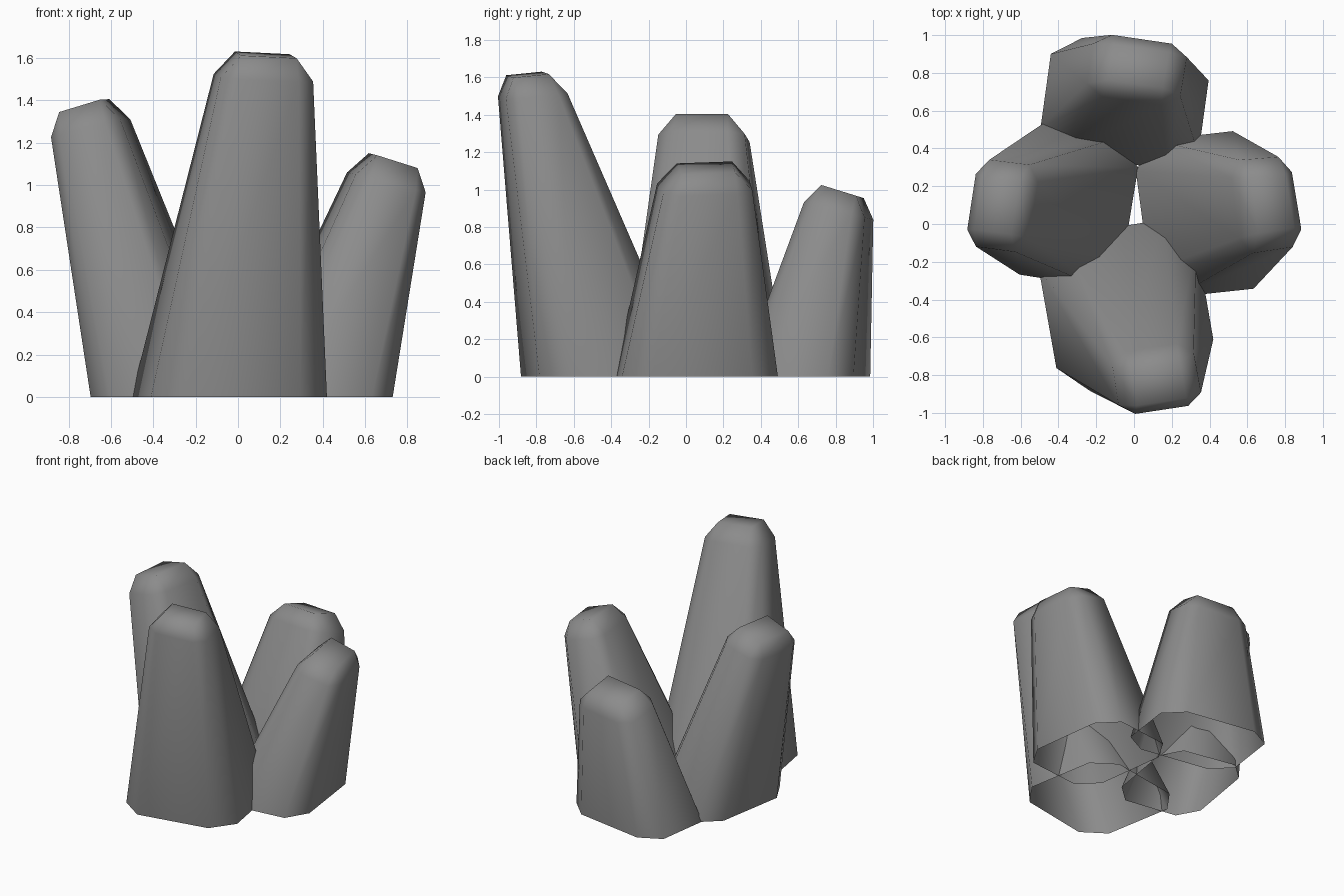
import bpy, bmesh
from mathutils import Vector

if "Cube" in bpy.data.objects:
    bpy.data.objects.remove(bpy.data.objects["Cube"])

# dark grey stone
stone = bpy.data.materials.new("dark_stone")
stone.diffuse_color = (0.26, 0.26, 0.26, 1)
stone.use_nodes = True
stone.node_tree.nodes["Principled BSDF"].inputs["Base Color"].default_value = stone.diffuse_color


def column(name, base, top, f=0.18, drop=0.08):
    """Open-bottomed tapered block with chamfered corners and top.
    base: 4 corners (x, y), top: 4 corners (x, y, z), both counter-clockwise."""
    b = [Vector((x, y, 0)) for x, y in base]
    t = [Vector(p) for p in top]
    shoulder = [p.lerp(q, drop) for p, q in zip(t, b)]

    def chamfer(q):
        ring = []
        for i in range(4):
            ring += [q[i].lerp(q[i - 1], f), q[i].lerp(q[(i + 1) % 4], f)]
        return ring

    def inset(q):
        return [q[i].lerp(q[i - 1], f).lerp(
            q[(i + 1) % 4].lerp(q[(i + 2) % 4], f), f) for i in range(4)]

    bm = bmesh.new()
    low = [bm.verts.new(p) for p in chamfer(b)]
    high = [bm.verts.new(p) for p in chamfer(shoulder)]
    cap = [bm.verts.new(p) for p in inset(t)]
    # side walls
    for i in range(8):
        j = (i + 1) % 8
        bm.faces.new((low[i], low[j], high[j], high[i]))
    # bevelled top: corner triangles, sloped strips, cap
    for i in range(4):
        j = (i + 1) % 4
        bm.faces.new((high[2 * i], high[2 * i + 1], cap[i]))
        bm.faces.new((high[2 * i + 1], high[2 * j], cap[j], cap[i]))
    bm.faces.new(cap)
    for face in bm.faces:
        face.smooth = True
    mesh = bpy.data.meshes.new(name)
    bm.to_mesh(mesh)
    bm.free()
    mesh.materials.append(stone)
    bpy.context.collection.objects.link(bpy.data.objects.new(name, mesh))


# tallest column, front
column("front_column",
       [(-.385, -.91), (.445, -.755), (.305, .05), (-.53, -.09)],
       [(-.05, -1.025, 1.61), (.36, -.965, 1.59), (.305, -.67, 1.62), (-.095, -.73, 1.64)],
       drop=0.067)
# right column
column("right_column",
       [(.75, -.33), (.64, .505), (-.01, .43), (.10, -.40)],
       [(.915, -.09, 1.06), (.84, .345, 1.08), (.555, .325, 1.17), (.615, -.14, 1.155)],
       drop=0.092)
# shortest column, back
column("back_column",
       [(.41, .87), (-.425, 1.01), (-.51, .40), (.326, .26)],
       [(.275, .95, .955), (-.18, 1.015, .935), (-.23, .72, 1.025), (.225, .66, 1.045)],
       drop=0.105)
# left column
column("left_column",
       [(-.585, .56), (-.72, -.25), (-.085, -.35), (.045, .44)],
       [(-.845, .33, 1.345), (-.91, -.10, 1.325), (-.61, -.14, 1.42), (-.54, .295, 1.42)],
       drop=0.077)
